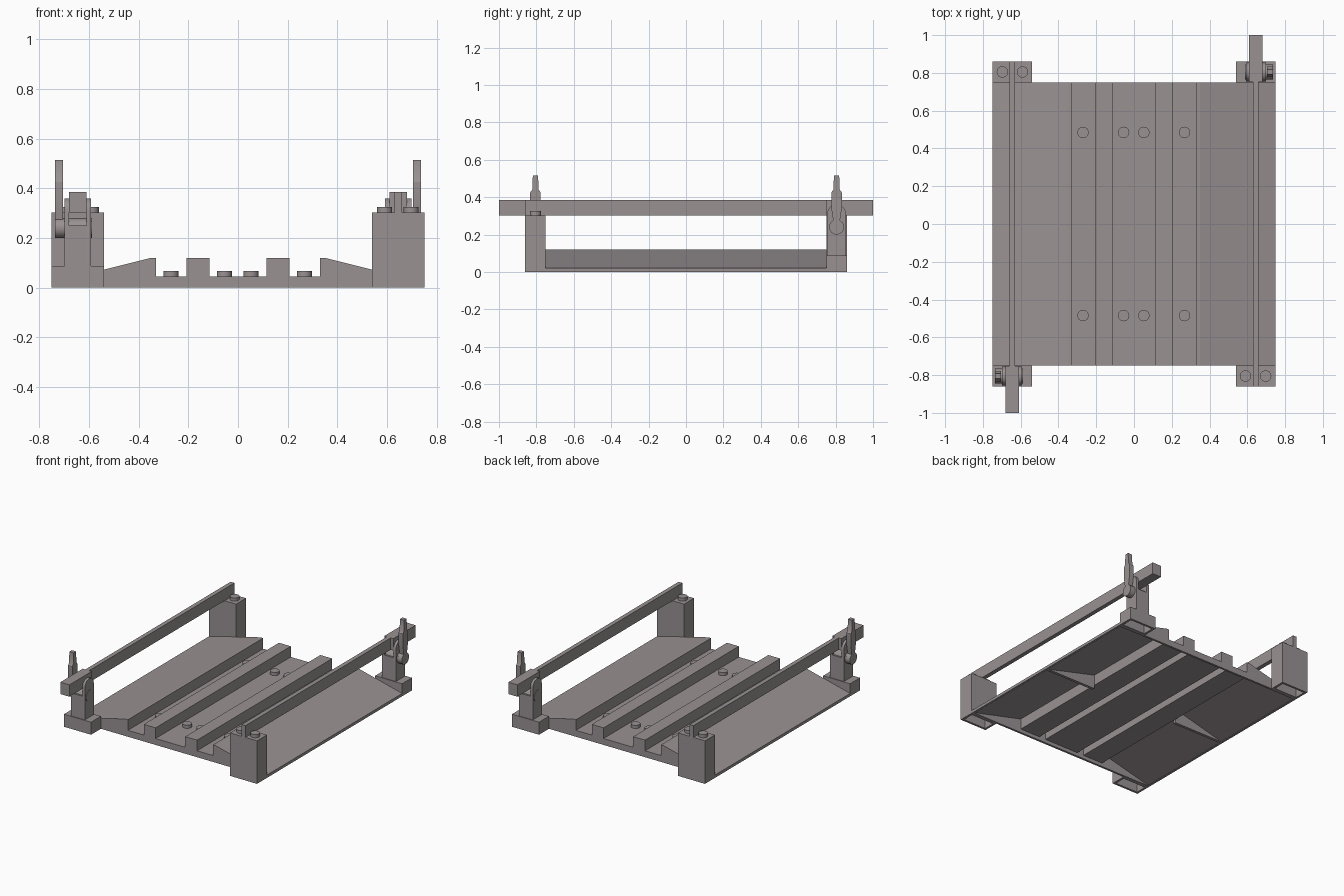
import bpy, bmesh, math
from mathutils import Vector

if "Cube" in bpy.data.objects:
    bpy.data.objects.remove(bpy.data.objects["Cube"])

mat = bpy.data.materials.new("warm_grey")
mat.diffuse_color = (0.32, 0.285, 0.29, 1)
mat.use_nodes = True
mat.node_tree.nodes["Principled BSDF"].inputs["Base Color"].default_value = mat.diffuse_color


def finish(bm, name, smooth=False):
    bmesh.ops.recalc_face_normals(bm, faces=bm.faces[:])
    me = bpy.data.meshes.new(name)
    bm.to_mesh(me)
    bm.free()
    me.materials.append(mat)
    ob = bpy.data.objects.new(name, me)
    bpy.context.collection.objects.link(ob)
    if smooth:
        bpy.ops.object.select_all(action='DESELECT')
        ob.select_set(True)
        bpy.context.view_layer.objects.active = ob
        bpy.ops.object.shade_smooth_by_angle(angle=math.radians(35))
    return ob


def prism(name, pts, axis, a, b, smooth=False):
    """Extrude a 2D outline along an axis from a to b."""
    place = {'x': lambda p: (a, p[0], p[1]),
             'y': lambda p: (p[0], a, p[1]),
             'z': lambda p: (p[0], p[1], a)}[axis]
    step = Vector([(b - a) * (axis == c) for c in 'xyz'])
    bm = bmesh.new()
    f = bm.faces.new([bm.verts.new(place(p)) for p in pts])
    r = bmesh.ops.extrude_face_region(bm, geom=[f], use_keep_orig=True)
    bmesh.ops.translate(bm, vec=step, verts=[v for v in r['geom'] if isinstance(v, bmesh.types.BMVert)])
    return finish(bm, name, smooth)


def box(name, x0, x1, y0, y1, z0, z1, hollow=0):
    """Box, optionally with a pocket opened from below."""
    bm = bmesh.new()
    bmesh.ops.create_cube(bm, size=1)
    for v in bm.verts:
        v.co = ((x0 + x1) / 2 + v.co.x * (x1 - x0), (y0 + y1) / 2 + v.co.y * (y1 - y0),
                (z0 + z1) / 2 + v.co.z * (z1 - z0))
    if hollow:
        bm.normal_update()
        f = min(bm.faces, key=lambda q: q.calc_center_median().z)
        bmesh.ops.inset_region(bm, faces=[f], thickness=0.022)
        r = bmesh.ops.extrude_discrete_faces(bm, faces=[f])
        bmesh.ops.translate(bm, vec=(0, 0, hollow), verts=r['faces'][0].verts[:])
    return finish(bm, name)


def arc(cx, cy, r, a0, a1, n):
    return [(cx + r * math.cos(math.radians(a0 + (a1 - a0) * i / n)),
             cy + r * math.sin(math.radians(a0 + (a1 - a0) * i / n))) for i in range(n + 1)]


def bolt(name, x, y, z, h):
    prism(name, arc(x, y, 0.03, 0, 360 - 15, 23), 'z', z, z + h, True)


def mirrored(half):
    return [(-x, z) for x, z in reversed(half)] + half


# Base plate: ribbed shell, open underneath, closed by end plates
top = [(0.115, 0.045), (0.115, 0.12), (0.207, 0.12), (0.207, 0.045), (0.33, 0.045),
       (0.33, 0.12), (0.35, 0.12), (0.75, 0.02), (0.75, 0)]
under = [(0.135, 0.025), (0.135, 0.1), (0.187, 0.1), (0.187, 0.025), (0.345, 0.025),
         (0.345, 0.1), (0.735, 0.003), (0.735, 0)]
prism("base_plate", mirrored(top) + list(reversed(mirrored(under))), 'y', -0.735, 0.735)
for s in (-1, 1):
    prism("end_plate", mirrored(top), 'y', s * 0.735, s * 0.75)
    prism("under_rib", [(s * 0.345, 0), (s * 0.735, 0), (s * 0.345, 0.1)], 'y', -0.01, 0.01)
    for x in (-0.27, -0.055, 0.052, 0.267):
        bolt("floor_bolt", x, s * 0.485, 0.04, 0.027)

# Two rail assemblies, one the half turn of the other
for s in (-1, 1):
    before = set(bpy.data.objects)

    # Fixed post with bolts
    box("rail_post", 0.54, 0.75, -0.86, -0.75, 0, 0.302, 0.27)
    for x in (0.59, 0.697):
        bolt("post_bolt", x, -0.805, 0.30, 0.025)

    # Rail and wide end block
    box("rail", 0.63, 0.66, -0.86, 0.76, 0.302, 0.385)
    box("rail_end_block", 0.61, 0.68, 0.752, 1.0, 0.302, 0.385)

    # Latch bracket: foot, fork and rounded cheeks
    box("latch_foot", 0.54, 0.75, 0.75, 0.86, 0, 0.088, 0.065)
    box("latch_upright", 0.61, 0.68, 0.755, 0.855, 0.08, 0.25)
    cheek = [(0.755, 0.08), (0.855, 0.08)] + arc(0.805, 0.31, 0.05, 0, 180, 16)
    for x0, x1 in ((0.592, 0.61), (0.68, 0.698)):
        prism("latch_cheek", cheek, 'x', x0, x1, True)
    prism("latch_pin", arc(0.805, 0.24, 0.04, 0, 345, 23), 'x', 0.588, 0.705, True)

    # Lever handle with round pivot and stepped grip
    grip = [(0.018, 0.275), (0.028, 0.34), (0.028, 0.425), (0.017, 0.44), (0.014, 0.515)]
    lever = ([(0.805 + y, z) for y, z in grip] + [(0.805 - y, z) for y, z in reversed(grip)]
             + arc(0.805, 0.24, 0.04, 125, 415, 20))
    prism("lever", lever, 'x', 0.704, 0.737, True)

    if s < 0:
        for ob in set(bpy.data.objects) - before:
            ob.rotation_euler.z = math.pi
